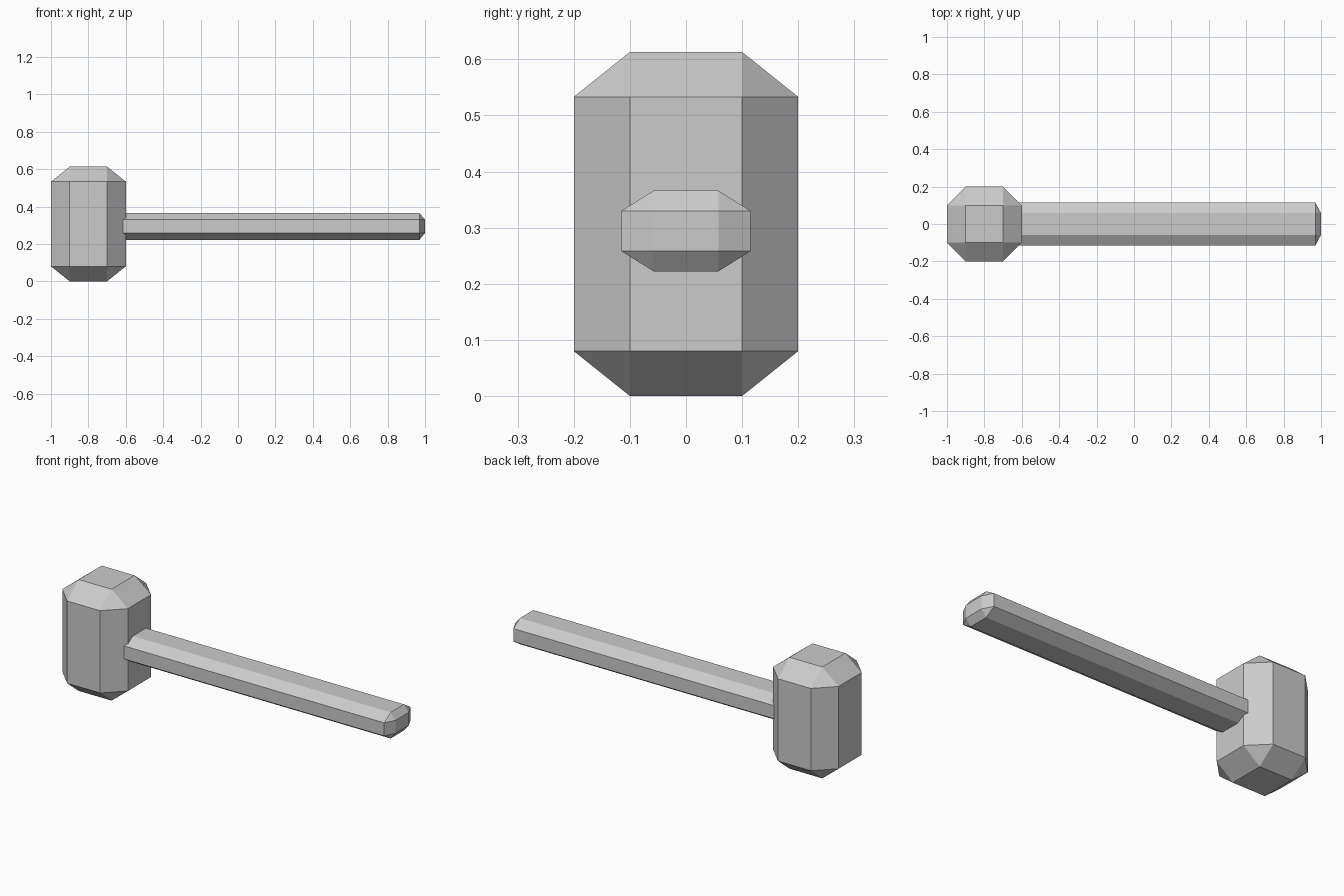
import bpy, bmesh
from mathutils import Vector

if "Cube" in bpy.data.objects:
    bpy.data.objects.remove(bpy.data.objects["Cube"])


def chamfered_block(name, low, high, cut):
    """Box from low to high, with every edge cut back by cut along each axis."""
    low, high, cut = Vector(low), Vector(high), Vector(cut)
    centre, half = (low + high) / 2, (high - low) / 2
    bm = bmesh.new()
    for axis in range(3):
        for side in (-1, 1):
            for u in (-1, 1):
                for v in (-1, 1):
                    p = half - cut
                    p[axis] = half[axis]
                    signs = [0, 0, 0]
                    signs[axis], signs[axis - 1], signs[axis - 2] = side, u, v
                    bm.verts.new([c + s * d for c, s, d in zip(centre, signs, p)])
    # The hull gives the flat sides, chamfers and corner triangles
    bmesh.ops.convex_hull(bm, input=bm.verts)
    bmesh.ops.dissolve_limit(bm, angle_limit=0.01, verts=bm.verts, edges=bm.edges)
    bmesh.ops.recalc_face_normals(bm, faces=bm.faces)
    mesh = bpy.data.meshes.new(name)
    bm.to_mesh(mesh)
    bm.free()
    obj = bpy.data.objects.new(name, mesh)
    bpy.context.collection.objects.link(obj)
    return obj


# Mallet head
chamfered_block("hammer_head", (-1, -0.2, 0), (-0.6, 0.2, 0.613), (0.1, 0.1, 0.08))

# Handle, its inner end buried in the head
chamfered_block("handle", (-0.8, -0.115, 0.222), (1, 0.115, 0.366), (0.03, 0.0575, 0.036))
